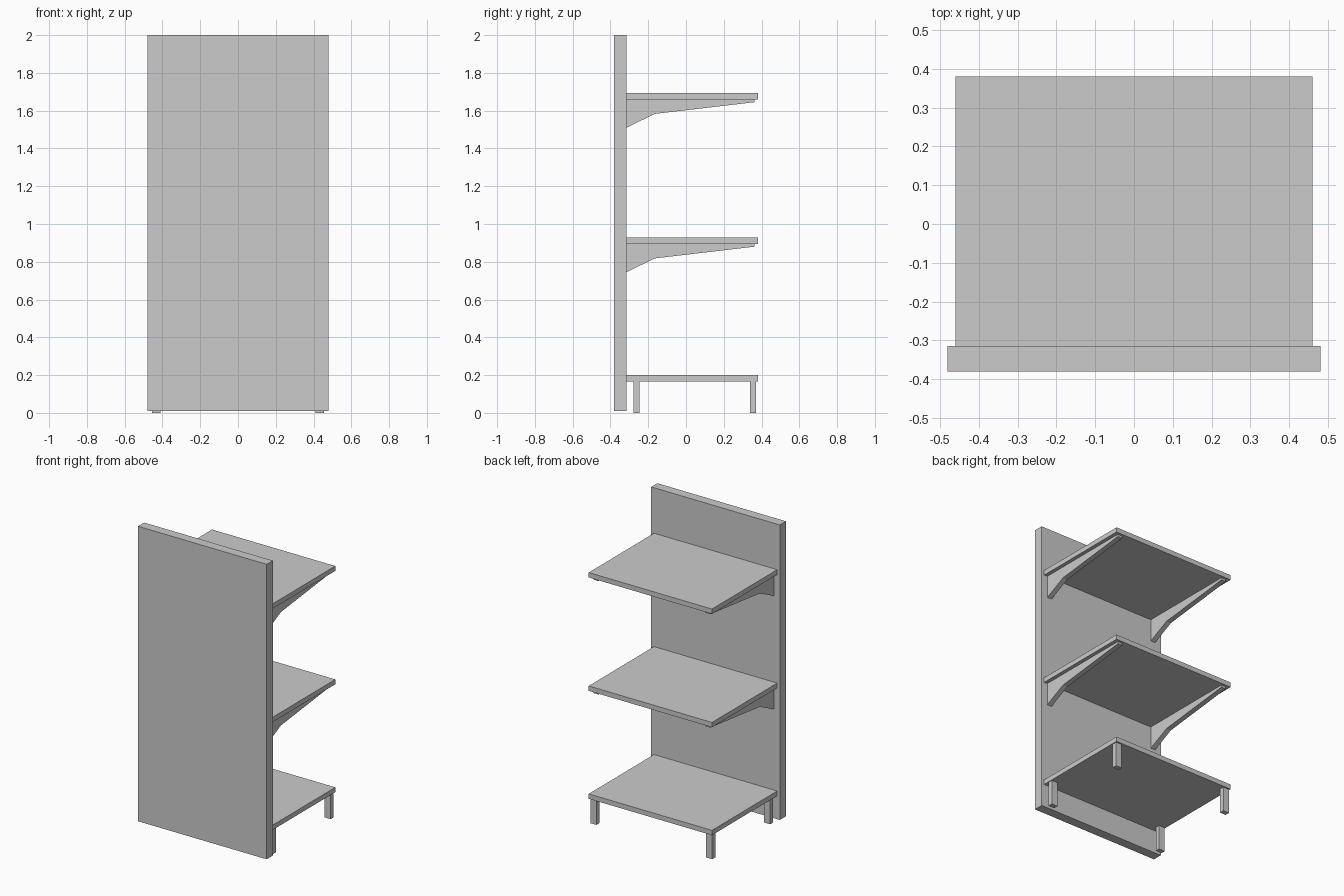
import bpy

if "Cube" in bpy.data.objects:
    bpy.data.objects.remove(bpy.data.objects["Cube"])


def make_mesh(name, verts, faces):
    mesh = bpy.data.meshes.new(name)
    mesh.from_pydata(verts, [], faces)
    obj = bpy.data.objects.new(name, mesh)
    bpy.context.collection.objects.link(obj)
    return obj


def prism(name, profile, x0, x1):
    """Extrude a (y, z) profile, counter-clockwise seen from +x, along x."""
    n = len(profile)
    verts = [(x, y, z) for x in (x0, x1) for y, z in profile]
    faces = [tuple(reversed(range(n))), tuple(range(n, 2 * n))]
    faces += [(i, (i + 1) % n, n + (i + 1) % n, n + i) for i in range(n)]
    return make_mesh(name, verts, faces)


def box(name, x0, x1, y0, y1, z0, z1):
    return prism(name, [(y0, z0), (y1, z0), (y1, z1), (y0, z1)], x0, x1)


def mirror_x(obj):
    obj.modifiers.new("Mirror", 'MIRROR')


BACK = -0.315   # inner face of the panel
FRONT = 0.38    # free edge of the shelves
THICK = 0.033

# Upright panel
box("back_panel", -0.48, 0.48, -0.38, BACK, 0.01, 2.0)

# Shelves
for name, top in (("base_shelf", 0.20), ("middle_shelf", 0.928), ("upper_shelf", 1.693)):
    box(name, -0.46, 0.46, BACK, FRONT, top - THICK, top)

# Tapered brackets under the two hanging shelves
for name, top in (("middle_brackets", 0.928), ("upper_brackets", 1.693)):
    z = top - THICK
    profile = [(BACK, z - 0.15), (-0.165, z - 0.077), (0.363, z - 0.015),
               (0.363, z), (BACK, z)]
    mirror_x(prism(name, profile, 0.40, 0.435))

# Short legs under the base shelf
for name, y in (("inner_legs", -0.263), ("outer_legs", 0.354)):
    mirror_x(box(name, 0.41, 0.455, y - 0.016, y + 0.016, 0.0, 0.20 - THICK))
